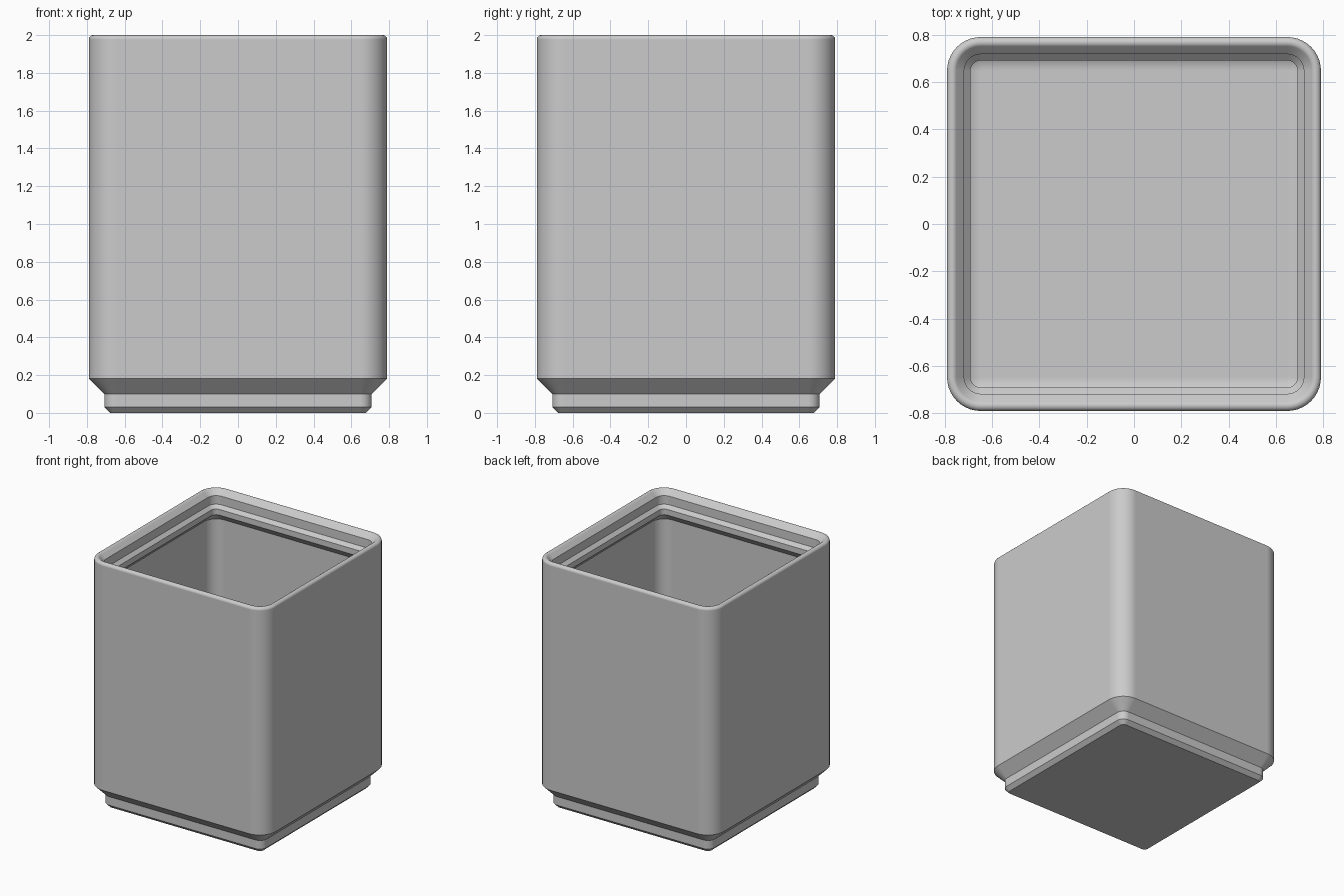
import bpy, bmesh, math

cube = bpy.data.objects.get("Cube")
if cube:
    bpy.data.objects.remove(cube)

UNIT = 2 / 52.55      # the section is laid out in millimetres
CORE = 17             # half width of the square the corners are rounded from
STEPS = 10            # segments per rounded corner


def arc(cx, cz, radius, start, end, steps):
    """Points of an arc in the wall section, angles in degrees."""
    angles = [math.radians(start + (end - start) * i / steps) for i in range(steps + 1)]
    return [(cx + radius * math.cos(a), cz + radius * math.sin(a)) for a in angles]


def rounded_square(half, z):
    """Square outline whose corner radius grows with its half width."""
    r = half - CORE
    points = []
    for quarter in range(4):
        mid = math.radians(45 + 90 * quarter)
        cx = math.copysign(CORE, math.cos(mid))
        cy = math.copysign(CORE, math.sin(mid))
        for i in range(STEPS + 1):
            a = math.radians(90 * quarter + 90 * i / STEPS)
            points.append(((cx + r * math.cos(a)) * UNIT,
                           (cy + r * math.sin(a)) * UNIT, z * UNIT))
    return points


# Wall section as (half width, height), from the foot up and back down inside
foot = [(17.8, 0), (18.6, 0.8), (18.6, 2.6), (20.75, 4.75)]
rim = arc(20.15, 51.95, 0.6, 0, 135, 8)
lip = [(18.85, 51.5), (18.85, 49.7), (18.15, 49), (18.15, 47.8), (19.8, 46.15)]
floor_curve = arc(CORE, 9.8, 2.8, 0, -90, 10)
section = foot + rim + lip + floor_curve

# Container: one skin swept around the rounded square
bm = bmesh.new()
loops = [[bm.verts.new(p) for p in rounded_square(h, z)] for h, z in section]
count = len(loops[0])
for low, high in zip(loops, loops[1:]):
    for i in range(count):
        j = (i + 1) % count
        bm.faces.new((low[i], low[j], high[j], high[i]))
bm.faces.new(list(reversed(loops[0])))   # underside
bm.faces.new(loops[-1])                  # inside floor
bmesh.ops.remove_doubles(bm, verts=bm.verts, dist=0.0001)
bmesh.ops.recalc_face_normals(bm, faces=bm.faces)

mesh = bpy.data.meshes.new("storage_bin")
bm.to_mesh(mesh)
bm.free()
storage_bin = bpy.data.objects.new("storage_bin", mesh)
bpy.context.collection.objects.link(storage_bin)

# Plain grey plastic
grey = bpy.data.materials.new("light grey")
grey.use_nodes = True
colour = (0.6, 0.6, 0.6, 1)
grey.diffuse_color = colour
grey.node_tree.nodes["Principled BSDF"].inputs["Base Color"].default_value = colour
mesh.materials.append(grey)

# Smooth corners and fillets, crisp steps
bpy.ops.object.select_all(action="DESELECT")
storage_bin.select_set(True)
bpy.context.view_layer.objects.active = storage_bin
bpy.ops.object.shade_smooth_by_angle(angle=math.radians(30))
weighted = storage_bin.modifiers.new("weighted_normals", "WEIGHTED_NORMAL")
weighted.keep_sharp = True
